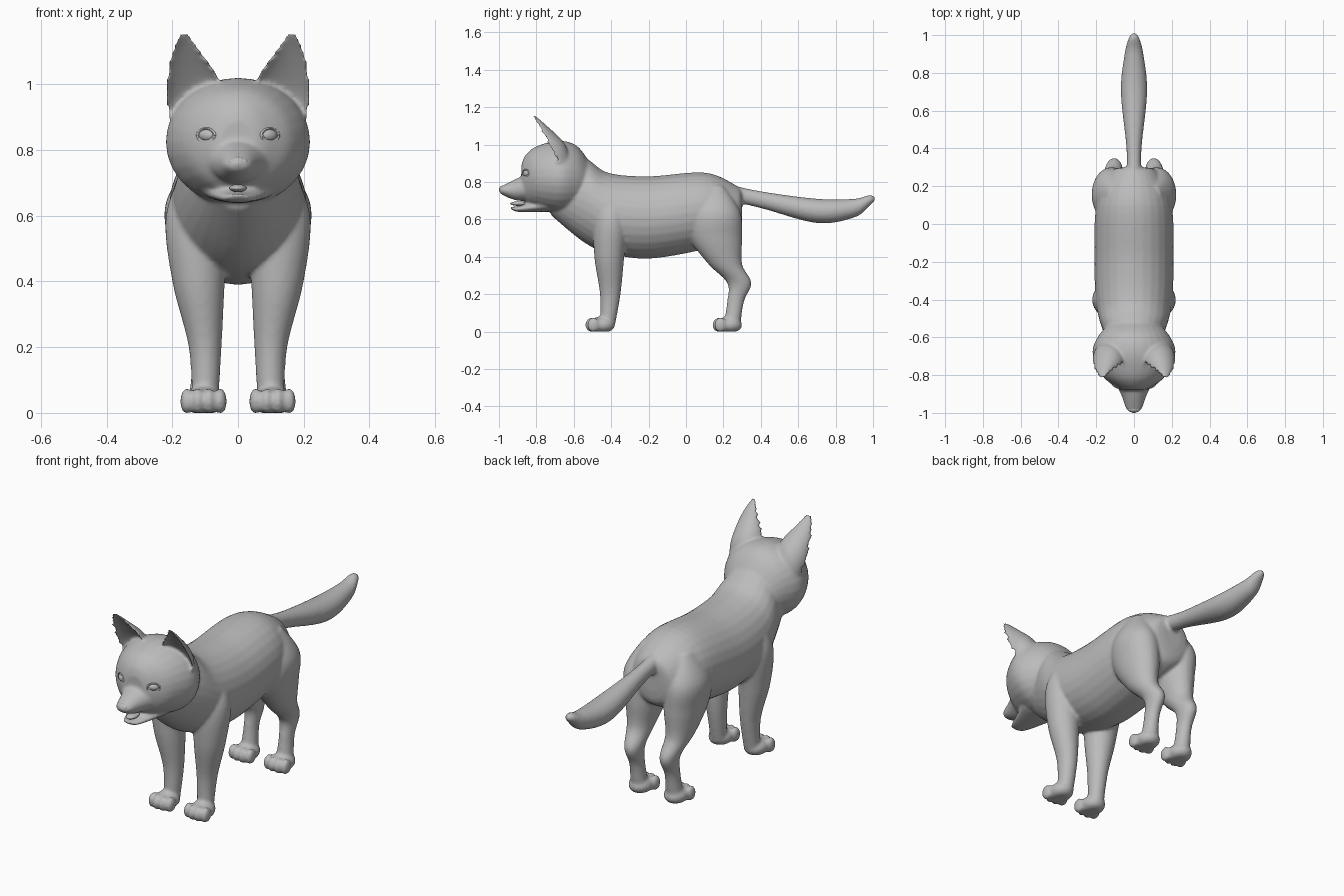
import bpy, bmesh, math
from mathutils import Vector, Matrix

cube = bpy.data.objects.get("Cube")
if cube:
    bpy.data.objects.remove(cube, do_unlink=True)

grey = bpy.data.materials.new("plain grey")
grey.use_nodes = True
colour = (.5, .5, .5, 1)
grey.diffuse_color = colour
grey.node_tree.nodes["Principled BSDF"].inputs["Base Color"].default_value = colour


def resample(rows, steps=6):
    """Smooth curve through the given rows of section sizes."""
    vectors = [Vector(row) for row in rows]
    result = []
    for i, (start, end) in enumerate(zip(vectors, vectors[1:])):
        before = vectors[max(i - 1, 0)]
        after = vectors[min(i + 2, len(vectors) - 1)]
        leave, arrive = (end - before) / 2, (after - start) / 2
        for k in range(steps):
            t = k / steps
            ease = t * t * (3 - 2 * t)
            result.append(start + (end - start) * ease
                          + leave * t * (1 - t) ** 2 - arrive * t * t * (1 - t))
    return result + [vectors[-1]]


def loft(bm, rows, place, sides=28):
    """Closed skin over sections; place() turns a row and an angle into a point."""
    angles = [math.tau * k / sides for k in range(sides)]
    rings = [[bm.verts.new(place(row, math.cos(a), math.sin(a))) for a in angles]
             for row in resample(rows)]
    for low, high in zip(rings, rings[1:]):
        for k in range(sides):
            bm.faces.new((low[k - 1], low[k], high[k], high[k - 1]))
    bm.faces.new(rings[0][::-1])
    bm.faces.new(rings[-1])


def between(low, high, amount):
    """Amount runs from -1 at the low edge to 1 at the high edge."""
    return (low + high) / 2 + (high - low) / 2 * amount


def lengthwise(row, c, s):
    """Row: y, bottom, top, half width."""
    y, bottom, top, half_width = row
    return (half_width * c, y, between(bottom, top, s))


def upright(side):
    """Row: z, front, back, inner, outer."""
    def place(row, c, s):
        z, front, back, inner, outer = row
        return (side * between(inner, outer, c), between(front, back, s), z)
    return place


def ear_section(side):
    """Row: inner edge point, outer edge point, depth; hollow at the front."""
    def place(row, c, s):
        inner, outer, depth = Vector(row[:3]), Vector(row[3:6]), row[6]
        bulge = depth * max(s, -s / 2)
        point = between(inner, outer, c) + Vector((0, .9, .3)) * bulge
        return (side * point.x, point.y, point.z)
    return place


def ball(bm, centre, radii, turn=0):
    matrix = Matrix.Translation(centre) @ Matrix.Rotation(turn, 4, "Z") @ Matrix.Diagonal((*radii, 1))
    return bmesh.ops.create_uvsphere(bm, u_segments=24, v_segments=16, radius=1, matrix=matrix)["verts"]


def finish(bm, name):
    bmesh.ops.recalc_face_normals(bm, faces=bm.faces)
    mesh = bpy.data.meshes.new(name)
    bm.to_mesh(mesh)
    bm.free()
    mesh.materials.append(grey)
    mesh.shade_smooth()
    obj = bpy.data.objects.new(name, mesh)
    bpy.context.collection.objects.link(obj)
    return obj


body = bmesh.new()

# Profiles running from tail to nose
torso = [(.3, .58, .74, .06), (.27, .5, .78, .13), (.1, .44, .85, .2), (-.2, .39, .83, .21),
         (-.42, .42, .85, .2), (-.55, .48, .93, .17), (-.72, .62, .9, .1)]
skull = [(-.5, .7, .88, .1), (-.58, .65, .99, .18), (-.68, .63, 1.02, .22),
         (-.8, .66, .99, .17), (-.86, .69, .94, .1), (-.88, .72, .89, .06)]
muzzle = [(-.78, .7, .87, .13), (-.9, .7, .82, .07), (-.98, .73, .78, .04), (-1, .75, .77, .01)]
lower_jaw = [(-.74, .64, .71, .11), (-.9, .64, .67, .05), (-.94, .66, .67, .02)]
tail = [(.22, .7, .79, .04), (.4, .66, .75, .04), (.7, .58, .71, .07),
        (.9, .61, .71, .05), (.98, .67, .73, .03), (1.01, .7, .72, .01)]
for profile in (torso, skull, muzzle, lower_jaw, tail):
    loft(body, profile, lengthwise)

# Legs from paw to shoulder or hip, and ears from root to tip
front_leg = [(.03, -.46, -.38, .06, .14), (.2, -.46, -.35, .05, .15), (.4, -.49, -.33, .04, .2),
             (.6, -.49, -.31, .03, .22), (.76, -.42, -.36, .08, .16)]
hind_leg = [(.03, .2, .29, .06, .15), (.16, .22, .31, .07, .14), (.26, .22, .35, .06, .15),
            (.36, .12, .3, .05, .18), (.5, .02, .3, .02, .21), (.64, .02, .29, .03, .22),
            (.78, .1, .2, .08, .14)]
ear = [(.05, -.72, .96, .2, -.67, .86, .08), (.06, -.75, 1.02, .22, -.72, .95, .09),
       (.12, -.79, 1.11, .21, -.78, 1.07, .04), (.15, -.82, 1.16, .18, -.82, 1.15, .01)]
for side in (-1, 1):
    loft(body, front_leg, upright(side))
    loft(body, hind_leg, upright(side))
    loft(body, ear, ear_section(side))
    # Paws: a pad with four toes, flat underneath
    for heel in (-.38, .3):
        pad = Vector((side * .105, heel - .07, .035))
        verts = ball(body, pad, (.06, .07, .045))
        for toe in (-1.5, -.5, .5, 1.5):
            reach = .06 - .01 * abs(toe)
            verts += ball(body, pad + Vector((toe * .034, -reach, 0)), (.02, .034, .04))
        for v in verts:
            v.co.z = max(v.co.z, 0)

# Merge everything into one soft skin
skin = finish(body, "body")
remesh = skin.modifiers.new("skin", "REMESH")
remesh.mode = "VOXEL"
remesh.voxel_size = .008
remesh.use_smooth_shade = True
soften = skin.modifiers.new("soften", "SMOOTH")
soften.factor = .5
soften.iterations = 7

# Eyes with lids
for side, label in ((-1, "right"), (1, "left")):
    centre, turn = Vector((side * .092, -.848, .845)), side * .55
    eye = bmesh.new()
    ball(eye, centre, (.03, .02, .02), turn)
    finish(eye, label + "_eye")
    frame = Matrix.Translation(centre) @ Matrix.Rotation(turn, 4, "Z")

    def rim(row, c, s):
        angle, thickness = row
        ring = 1 + thickness * c
        return frame @ Vector((.031 * ring * math.cos(angle), .007 * (s - 1),
                               .021 * ring * math.sin(angle)))
    eyelid = bmesh.new()
    loft(eyelid, [(math.tau * k / 8, .16) for k in range(9)], rim, 8)
    finish(eyelid, label + "_eyelid")

# Nose with a wing on each side
nose = bmesh.new()
ball(nose, (0, -.98, .762), (.026, .018, .018))
for side in (-1, 1):
    ball(nose, (side * .017, -.978, .763), (.014, .016, .013))
finish(nose, "nose")

# Tongue
tongue = bmesh.new()
ball(tongue, (0, -.895, .684), (.027, .045, .012))
finish(tongue, "tongue")
